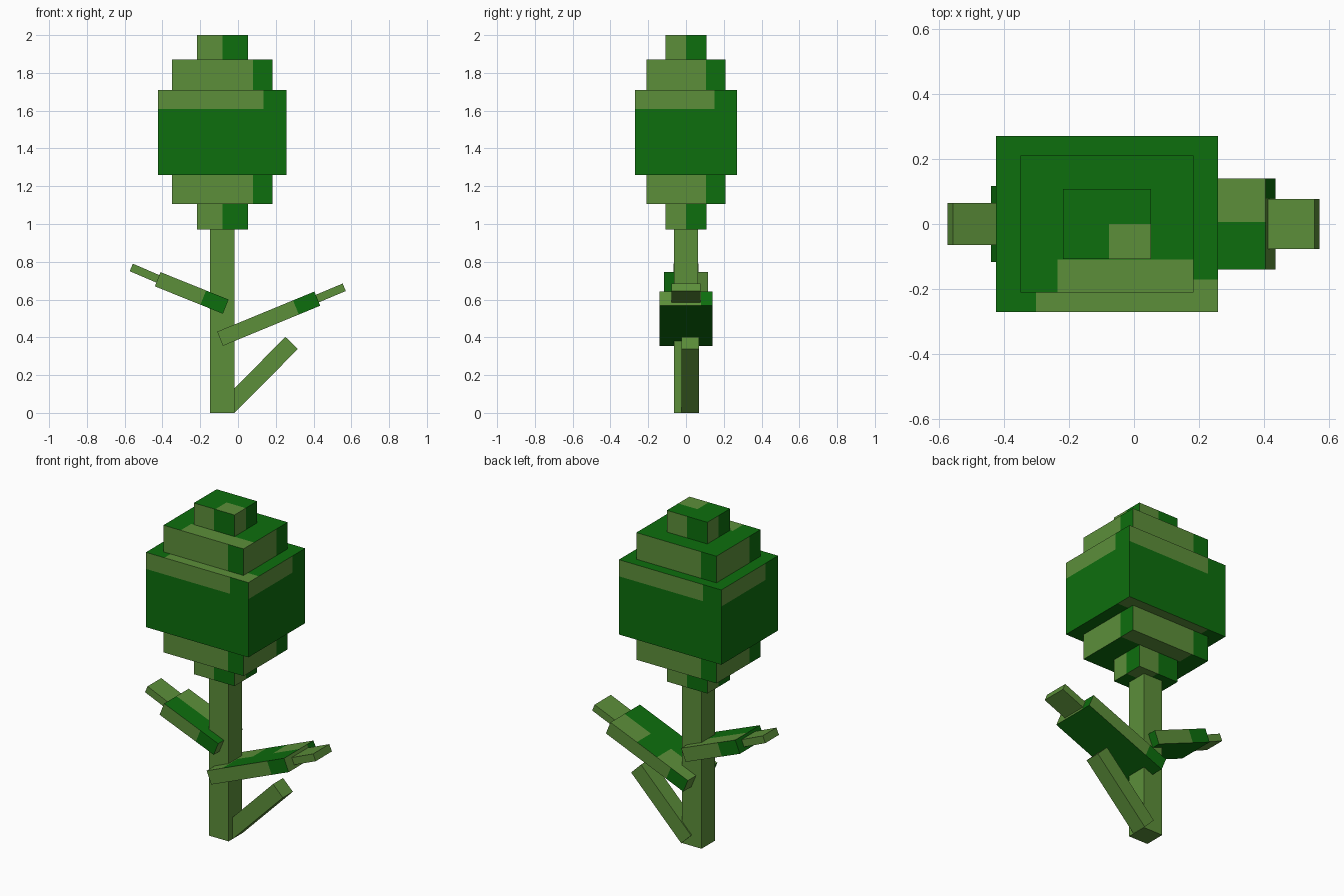
import bpy
import bmesh
import math
from mathutils import Vector

if "Cube" in bpy.data.objects:
    bpy.data.objects.remove(bpy.data.objects["Cube"])


def material(name, rgb):
    m = bpy.data.materials.new(name)
    m.diffuse_color = (*rgb, 1.0)
    m.use_nodes = True
    m.node_tree.nodes["Principled BSDF"].inputs["Base Color"].default_value = m.diffuse_color
    return m


DARK = material("dark green", (0.004, 0.156, 0.004))
LIGHT = material("light green", (0.107, 0.275, 0.042))

# Light areas of a face as (u0, v0, u1, v1), u right and v up seen from outside
ALL = [(0, 0, 1, 1)]
NONE = []

# Face frames: normal, right, up
FRAMES = {
    "front": ((0, -1, 0), (1, 0, 0), (0, 0, 1)),
    "back": ((0, 1, 0), (-1, 0, 0), (0, 0, 1)),
    "right": ((1, 0, 0), (0, 1, 0), (0, 0, 1)),
    "left": ((-1, 0, 0), (0, -1, 0), (0, 0, 1)),
    "top": ((0, 0, 1), (1, 0, 0), (0, 1, 0)),
    "bottom": ((0, 0, -1), (1, 0, 0), (0, -1, 0)),
}


def block(name, size, loc, angle=0.0, paint=None):
    """Box whose faces are cut along the edges of their light areas."""
    paint = paint or {}
    bm = bmesh.new()
    half = Vector(size) / 2
    for side, frame in FRAMES.items():
        n, r, u = (Vector([a * b for a, b in zip(v, half)]) for v in frame)
        areas = paint.get(side, ALL)
        us = sorted({0, 1} | {a[i] for a in areas for i in (0, 2)})
        vs = sorted({0, 1} | {a[i] for a in areas for i in (1, 3)})
        for u0, u1 in zip(us, us[1:]):
            for v0, v1 in zip(vs, vs[1:]):
                corners = ((u0, v0), (u1, v0), (u1, v1), (u0, v1))
                f = bm.faces.new([bm.verts.new(n + r * (2 * a - 1) + u * (2 * b - 1))
                                  for a, b in corners])
                cu, cv = (u0 + u1) / 2, (v0 + v1) / 2
                f.material_index = int(any(a[0] < cu < a[2] and a[1] < cv < a[3]
                                           for a in areas))
    bmesh.ops.remove_doubles(bm, verts=bm.verts, dist=1e-5)
    mesh = bpy.data.meshes.new(name)
    bm.to_mesh(mesh)
    bm.free()
    mesh.materials.append(DARK)
    mesh.materials.append(LIGHT)
    ob = bpy.data.objects.new(name, mesh)
    ob.location = loc
    ob.rotation_euler = (0, -angle, 0)
    bpy.context.collection.objects.link(ob)
    return ob


def plank(name, start, end, thick, y0, y1, paint=None):
    """Tilted box between two (x, z) points, start being the left one."""
    dx, dz = end[0] - start[0], end[1] - start[1]
    mid = ((start[0] + end[0]) / 2, (y0 + y1) / 2, (start[1] + end[1]) / 2)
    return block(name, (math.hypot(dx, dz), y1 - y0, thick), mid,
                 math.atan2(dz, dx), paint)


def tier(name, wx, wy, z0, z1, long_side, short_side, cap):
    paint = {"front": long_side, "back": long_side,
             "right": short_side, "left": short_side,
             "top": cap, "bottom": cap}
    block(name, (wx, wy, z1 - z0), (-0.083, 0, (z0 + z1) / 2), 0, paint)


# Stem
block("stem", (0.129, 0.126, 0.97), (-0.083, 0, 0.485))

# Stepped bud, symmetric from bottom to top
HALF = [(0, 0, 0.5, 1)]
for label, z0, z1 in (("bottom", 0.97, 1.105), ("top", 1.87, 2.0)):
    tier("bud_" + label, 0.27, 0.216, z0, z1, HALF, HALF, [(0.525, 0, 1, 0.5)])
for label, z0, z1 in (("lower", 1.105, 1.26), ("upper", 1.71, 1.87)):
    tier("bud_" + label, 0.533, 0.42, z0, z1, [(0, 0, 0.807, 1)],
         [(0, 0, 0.75, 1)], [(0.215, 0, 1, 0.24)])
tier("bud_middle", 0.682, 0.54, 1.26, 1.71, [(0, 0.778, 0.82, 1)],
     [(0, 0.778, 0.78, 1)], [(0.18, 0, 1, 0.185)])

# Right leaf
RIM = [(0, 0, 0.78, 1)]
plank("right_leaf", (-0.095, 0.3925), (0.42, 0.605), 0.081, -0.14, 0.14,
      {"front": RIM, "back": RIM, "right": RIM, "left": RIM, "bottom": NONE,
       "top": [(0, 0, 0.2, 1), (0, 0.52, 0.4, 1), (0.66, 0.52, 1, 1)]})
plank("right_leaf_tip", (0.41, 0.601), (0.5625, 0.665), 0.043, -0.077, 0.077)

# Left leaf
RIM = [(0, 0, 0.67, 1)]
plank("left_leaf", (-0.425, 0.7075), (-0.065, 0.5625), 0.081, -0.117, 0.117,
      {"front": RIM, "back": RIM, "right": RIM, "left": NONE, "bottom": NONE,
       "top": [(0, 0.5, 1, 1)]})
plank("left_leaf_tip", (-0.565, 0.77), (-0.415, 0.7055), 0.043, -0.065, 0.065)

# Low side shoot
plank("side_shoot", (-0.05, 0.033), (0.2835, 0.37), 0.092, -0.025, 0.07)
